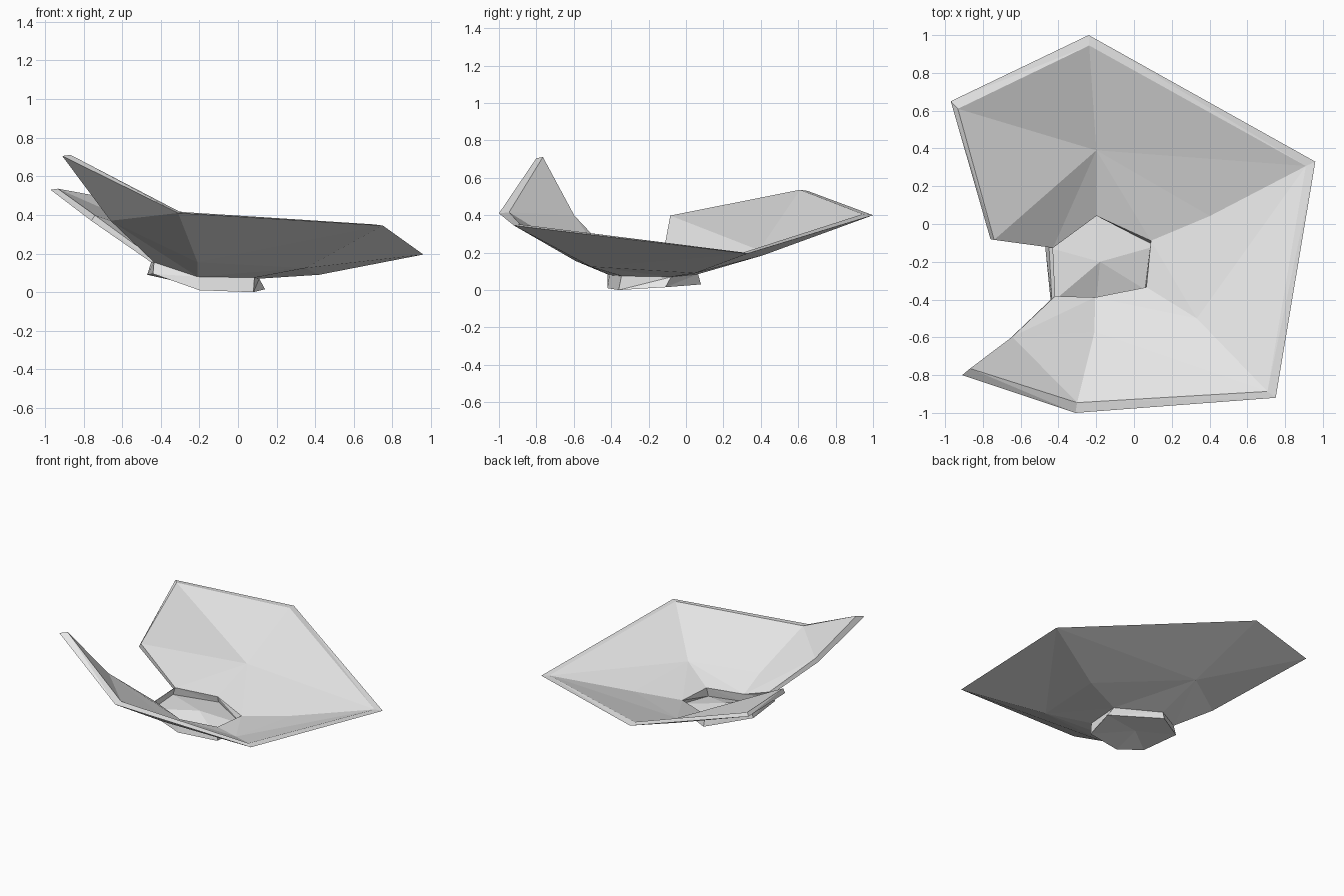
import bpy, bmesh
from mathutils import Vector

if "Cube" in bpy.data.objects:
    bpy.data.objects.remove(bpy.data.objects["Cube"])

# Broken low-poly bowl: six columns around an axis, the gap lies between last and first.
# Outer skin rings, from rim to foot (columns run from back left clockwise to front left)
OUTER = [
    [(-.97, .65, .53), (-.24, 1, .40), (.96, .33, .195), (.75, -.92, .345), (-.31, -1, .41), (-.91, -.80, .705)],
    [(-.76, -.08, .37), (-.20, .41, .185), (.42, .05, .09), (.35, -.51, .125), (-.21, -.59, .155), (-.66, -.61, .37)],
    [(-.45, -.12, .155), (-.20, .065, .085), (.11, -.08, .07), (.085, -.345, .075), (-.21, -.41, .08), (-.435, -.395, .155)],
    [(-.47, -.12, .09), (-.20, .08, .03), (.14, -.11, .015), (.08, -.36, .0), (-.20, -.42, .01), (-.44, -.42, .095)],
]
# Inner skin: how far each ring moves towards the axis and upwards
INSET = [(.055, .006), (.02, .028), (.022, .015), (.025, .025)]
AXIS = Vector((-.18, -.20, 0))
# Which way each wall quad is split (True: upper left to lower right)
SPLIT = [[1, 0, 1, 1, 1], [0, 1, 0, 1, 0]]


def inner_point(p, inset):
    p = Vector(p)
    d = AXIS - p
    d.z = 0
    return p + d.normalized() * inset[0] + Vector((0, 0, inset[1]))


bm = bmesh.new()
out = [[bm.verts.new(p) for p in ring] for ring in OUTER]
inn = [[bm.verts.new(inner_point(p, s)) for p in ring] for ring, s in zip(OUTER, INSET)]


def quad(a, b, c, d, split=1):
    # a b on top, c d below (c under b)
    if split:
        bm.faces.new((a, b, c))
        bm.faces.new((a, c, d))
    else:
        bm.faces.new((a, b, d))
        bm.faces.new((b, c, d))


# Bowl walls, both skins
for skin in (out, inn):
    for r in range(2):
        for i in range(5):
            u, l = skin[r], skin[r + 1]
            quad(u[i], u[i + 1], l[i + 1], l[i], SPLIT[r][i])
    # Foot wall runs all the way round
    for i in range(6):
        j = (i + 1) % 6
        quad(skin[2][i], skin[2][j], skin[3][j], skin[3][i])

# Domed floor, top and underside
for skin, z in ((out, .05), (inn, .095)):
    c = bm.verts.new((AXIS.x, AXIS.y, z))
    for i in range(6):
        bm.faces.new((skin[3][i], skin[3][(i + 1) % 6], c))

# Rim strip, broken side edges and the low edge across the gap
for i in range(5):
    quad(out[0][i], out[0][i + 1], inn[0][i + 1], inn[0][i])
for col in (0, 5):
    for r in range(2):
        quad(out[r][col], out[r + 1][col], inn[r + 1][col], inn[r][col])
quad(out[2][5], out[2][0], inn[2][0], inn[2][5])

bmesh.ops.recalc_face_normals(bm, faces=bm.faces)
mesh = bpy.data.meshes.new("broken_bowl")
bm.to_mesh(mesh)
bm.free()

mat = bpy.data.materials.new("light grey")
mat.diffuse_color = (.8, .8, .8, 1)
mat.use_nodes = True
mat.node_tree.nodes["Principled BSDF"].inputs["Base Color"].default_value = mat.diffuse_color
mesh.materials.append(mat)
obj = bpy.data.objects.new("broken_bowl", mesh)
bpy.context.collection.objects.link(obj)
